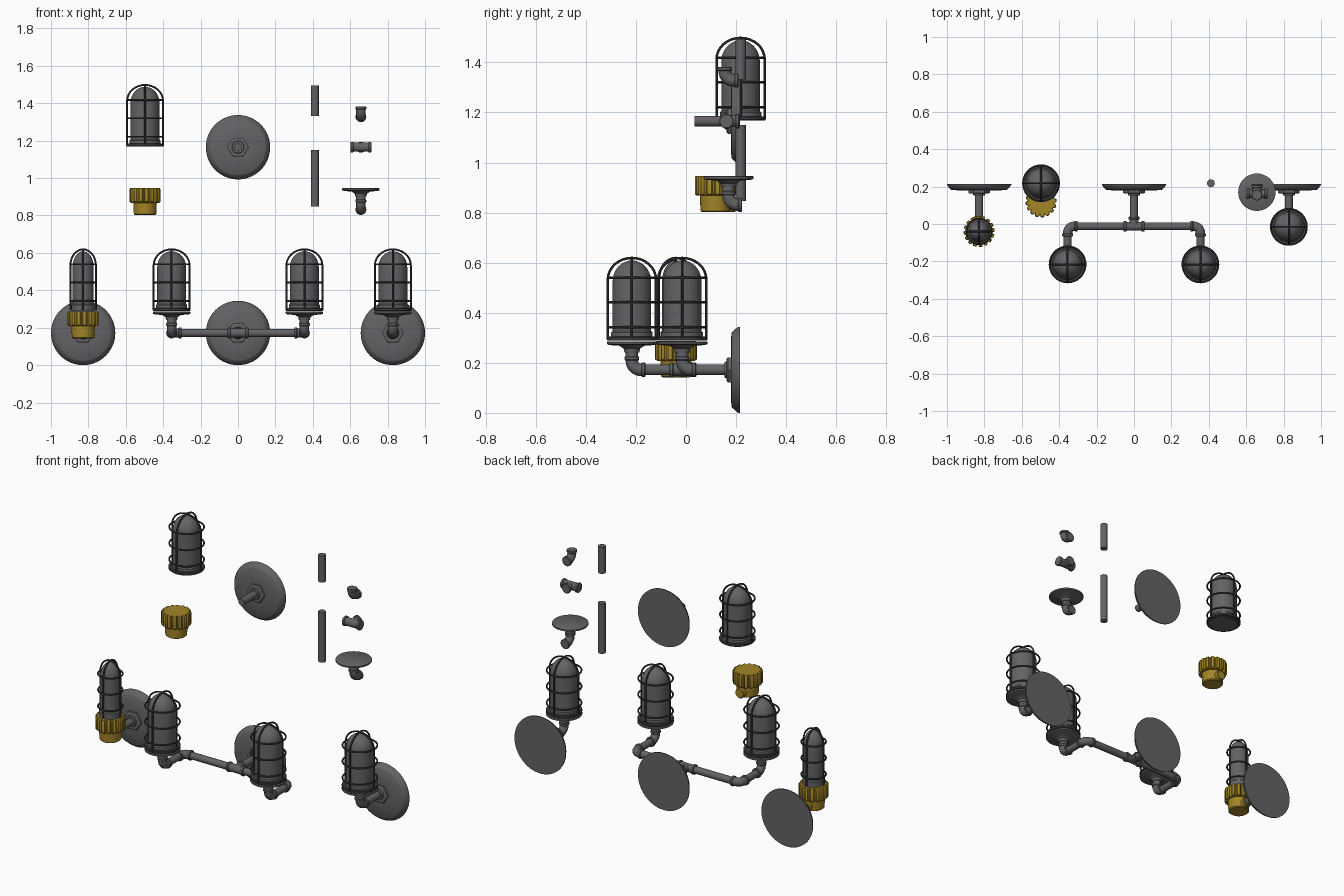
import bpy, bmesh, math
from mathutils import Vector, Matrix

if "Cube" in bpy.data.objects:
    bpy.data.objects.remove(bpy.data.objects["Cube"])

def mat(name, rgb):
    m = bpy.data.materials.new(name)
    m.diffuse_color = (*rgb, 1)
    m.use_nodes = True
    m.node_tree.nodes["Principled BSDF"].inputs["Base Color"].default_value = m.diffuse_color
    return m

GREY = mat("pipe_grey", (0.125, 0.125, 0.132))
DARK = mat("cage_dark_grey", (0.05, 0.05, 0.052))
BRASS = mat("socket_brass", (0.36, 0.235, 0.02))
X, Y, Z = Vector((1, 0, 0)), Vector((0, 1, 0)), Vector((0, 0, 1))

def finish(ob, m, angle=35):
    ob.data.materials.clear()
    ob.data.materials.append(m)
    bpy.ops.object.select_all(action='DESELECT')
    ob.select_set(True)
    bpy.context.view_layer.objects.active = ob
    if ob.type == 'CURVE':
        bpy.ops.object.convert(target='MESH')
        ob = bpy.context.object
    bpy.ops.object.shade_smooth_by_angle(angle=math.radians(angle))
    return ob

def lathe(name, profile, loc, axis=Z, m=GREY, n=32, scale=None):
    """Revolve (radius, height) points; scale(i, r) may vary the radius round the ring."""
    bm = bmesh.new()
    rings = []
    for r, h in profile:
        rings.append([bm.verts.new(((scale(i, r) if scale else r) * math.cos(2 * math.pi * i / n),
                                    (scale(i, r) if scale else r) * math.sin(2 * math.pi * i / n), h))
                      for i in range(n)])
    for a, b in zip(rings, rings[1:]):
        for i in range(n):
            j = (i + 1) % n
            bm.faces.new((a[i], a[j], b[j], b[i]))
    bm.faces.new(rings[0][::-1])
    bm.faces.new(rings[-1])
    bmesh.ops.recalc_face_normals(bm, faces=bm.faces)
    bm.transform(Matrix.Translation(loc) @ Vector(axis).to_track_quat('Z', 'Y').to_matrix().to_4x4())
    me = bpy.data.meshes.new(name)
    bm.to_mesh(me)
    bm.free()
    ob = bpy.data.objects.new(name, me)
    bpy.context.collection.objects.link(ob)
    return finish(ob, m)

def tubes(name, paths, r, m=GREY, res=6):
    """Sweep a round section along polylines; each path is (points, closed)."""
    cu = bpy.data.curves.new(name, 'CURVE')
    cu.dimensions = '3D'
    cu.bevel_depth, cu.bevel_resolution, cu.use_fill_caps = r, res, True
    for pts, closed in paths:
        sp = cu.splines.new('POLY')
        sp.points.add(len(pts) - 1)
        for p, q in zip(sp.points, pts):
            p.co = (*q, 1)
        sp.use_cyclic_u = closed
    ob = bpy.data.objects.new(name, cu)
    bpy.context.collection.objects.link(ob)
    return finish(ob, m)

def rod(name, a, b, r=0.021):
    a, b = Vector(a), Vector(b)
    return lathe(name, [(r, 0), (r, (b - a).length)], a, b - a, n=20)

def collar(name, at, d, r=0.029, length=0.016):
    lathe(name, [(r - .003, 0), (r, .003), (r, length - .003), (r - .003, length)], at, d, n=24)

def elbow(name, corner, d1, d2, leg=0.052, bend=0.036):
    """Quarter bend joining directions d1 and d2, with a collar at each mouth."""
    c = Vector(corner)
    pts = [c + d1 * leg]
    for k in range(9):
        t = math.pi / 2 * k / 8
        pts.append(c + d1 * bend * (1 - math.sin(t)) + d2 * bend * (1 - math.cos(t)))
    pts.append(c + d2 * leg)
    tubes(name, [(pts, False)], 0.025)
    for d, s in ((d1, "a"), (d2, "b")):
        collar(f"{name}_collar_{s}", c + d * (leg - .014), d)

def tee(name, c):
    c = Vector(c)
    rod(name + "_run", c - X * .055, c + X * .055, 0.024)
    rod(name + "_branch", c, c + Y * .05, 0.024)
    for d, l in ((X, .055), (-X, .055), (Y, .05)):
        collar(name + "_collar", c + d * (l - .015), d)

def wall_plate(name, x, z, pipe_end):
    lathe(name, [(0.172, 0), (0.172, .005), (0.163, .018), (0.152, .030), (0.146, .034), (0.06, .036)],
          (x, 0.215, z), -Y, n=64)
    lathe(name + "_hex_nut", [(0.058, 0), (0.058, .014), (0.05, .019)], (x, 0.181, z), -Y, n=6)
    lathe(name + "_nipple", [(0.034, 0), (0.031, .012)], (x, 0.165, z), -Y)
    rod(name + "_pipe", (x, 0.17, z), (x, pipe_end, z))

def cage(name, x, y, z0, R=0.1, glass=0.077, base=True):
    """Guard cage lamp: z0 is the underside, 0.335 tall."""
    # glass jar with domed top
    prof = [(glass + .006, 0), (glass + .006, .032), (glass, .038), (glass, .235)]
    for k in range(1, 10):
        t = math.pi / 2 * k / 10
        prof.append((glass * math.cos(t), .235 + .085 * math.sin(t)))
    prof.append((.002, .32))
    lathe(name + "_glass", prof, (x, y, z0), m=GREY, n=40)
    if base:
        lathe(name + "_base", [(.097, 0), (.1, .003), (.1, .013), (.097, .016)], (x, y, z0), m=DARK, n=40)
    # wires: two crossed arches and three hoops
    r, w = R - .004, .005
    paths = []
    for d in (X, Y):
        pts = [Vector((x, y, z0 + .005)) + d * r]
        for k in range(17):
            t = math.pi * k / 16
            pts.append(Vector((x, y, z0 + .245 + .085 * math.sin(t))) + d * r * math.cos(t))
        pts.append(Vector((x, y, z0 + .005)) - d * r)
        paths.append((pts, False))
    for h in (.053, .152, .25):
        paths.append(([(x + r * math.cos(a * math.pi / 18), y + r * math.sin(a * math.pi / 18), z0 + h)
                       for a in range(36)], True))
    tubes(name + "_wires", paths, w, DARK, 2)

def lamp_foot(name, x, y, z):
    """Disc with tapered hub on an elbow whose corner is at z."""
    lathe(name + "_disc", [(.03, .07), (.033, .085), (.05, .096), (.09, .099), (.1, .103), (.1, .112), (.097, .114)],
          (x, y, z), n=40)
    elbow(name + "_elbow", (x, y, z), Z, Y)
    rod(name + "_stem", (x, y, z + .05), (x, y, z + .08), 0.025)

def socket(name, x, y, z):
    """Ribbed brass socket, top at z + 0.145, with a pipe boss at the back."""
    lathe(name + "_cup", [(.054, 0), (.06, .005), (.063, .072)], (x, y, z), m=BRASS)
    groove = lambda i, r: r if i % 6 < 4 else r - .011
    lathe(name + "_ribbed_collar", [(.076, .066), (.083, .072), (.083, .138), (.079, .145)],
          (x, y, z), m=BRASS, n=96, scale=groove)
    lathe(name + "_boss", [(.029, 0), (.029, .078), (.026, .081)], (x, y, z + .03), Y, BRASS, 24)

ZP = 0.172  # pipe height of the assembled lights
# double light
wall_plate("double_plate", 0, ZP, 0.03)
tee("double_tee", (0, -.012, ZP))
for s, side in ((-1, "left"), (1, "right")):
    x = s * .355
    rod(f"double_{side}_arm", (s * .05, -.012, ZP), (x - s * .04, -.012, ZP))
    elbow(f"double_{side}_corner", (x, -.012, ZP), -X * s, -Y)
    rod(f"double_{side}_reach", (x, -.05, ZP), (x, -.18, ZP))
    lamp_foot(f"double_{side}_foot", x, -.216, ZP)
    cage(f"double_{side}_cage", x, -.216, .289)

# single light on the right
wall_plate("single_plate", .828, ZP, 0.02)
lamp_foot("single_foot", .828, -.015, ZP)
cage("single_cage", .828, -.015, .289)

# brass socket light on the left
wall_plate("brass_plate", -.828, ZP, 0.02)
socket("brass_socket", -.828, -.04, .142)
cage("brass_cage", -.828, -.04, .289, R=.072, glass=.056, base=False)

# loose parts laid out above
cage("loose_cage", -.497, .218, 1.168)
socket("loose_socket", -.497, .118, .802)
wall_plate("loose_plate", 0, 1.165, .033)
rod("loose_short_pipe", (.411, .218, 1.332), (.411, .218, 1.494))
rod("loose_long_pipe", (.411, .218, .847), (.411, .218, 1.15))
elbow("loose_elbow", (.657, .155, 1.328), Z, Y)
tee("loose_tee", (.657, .162, 1.165))
lamp_foot("loose_foot", .657, .17, .832)
